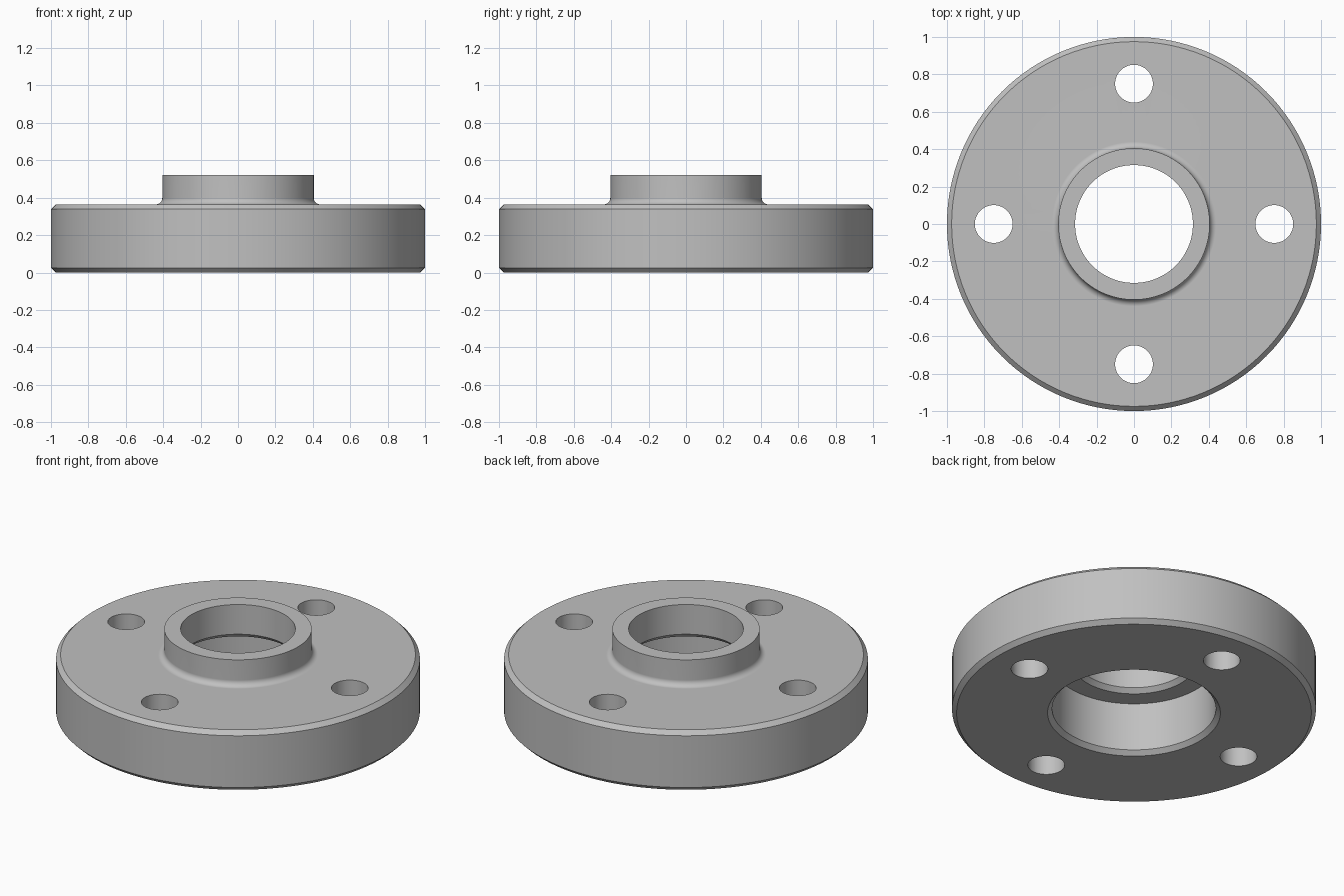
import bpy
import bmesh
from math import sin, cos, pi, tau, radians
from mathutils import Vector

cube = bpy.data.objects.get("Cube")
if cube:
    bpy.data.objects.remove(cube, do_unlink=True)

SEGMENTS = 128
TOP, DISC_TOP = 0.522, 0.364
HUB_R, BORE_R, RECESS_R = 0.405, 0.315, 0.45
RECESS_TOP = 0.317
CHAMFER, FILLET = 0.025, 0.035
BOLT_CIRCLE, BOLT_R = 0.75, 0.101

steel = bpy.data.materials.new("steel grey")
steel.use_nodes = True
grey = (0.53, 0.53, 0.53, 1)
steel.diffuse_color = grey
steel.node_tree.nodes["Principled BSDF"].inputs["Base Color"].default_value = grey


def lathe(name, profile):
    """Revolve a closed (radius, z) profile around the z axis."""
    bm = bmesh.new()
    verts = [bm.verts.new((r, 0, z)) for r, z in profile]
    edges = [bm.edges.new((v, verts[i - 1])) for i, v in enumerate(verts)]
    bmesh.ops.spin(bm, geom=verts + edges, cent=(0, 0, 0), axis=(0, 0, 1),
                   angle=tau, steps=SEGMENTS)
    bmesh.ops.remove_doubles(bm, verts=bm.verts, dist=0.0001)
    bmesh.ops.recalc_face_normals(bm, faces=bm.faces)
    mesh = bpy.data.meshes.new(name)
    bm.to_mesh(mesh)
    bm.free()
    mesh.materials.append(steel)
    obj = bpy.data.objects.new(name, mesh)
    bpy.context.collection.objects.link(obj)
    return obj


# Disc with chamfered rims, then the fillet up to the hub
profile = [
    (RECESS_R + CHAMFER, 0), (1 - CHAMFER, 0), (1, CHAMFER),
    (1, DISC_TOP - CHAMFER), (1 - CHAMFER, DISC_TOP),
]
for i in range(9):
    a = i / 8 * pi / 2
    profile.append((HUB_R + FILLET * (1 - sin(a)), DISC_TOP + FILLET * (1 - cos(a))))
# Hub rim, through bore, chamfered ledge and wide recess underneath
profile += [
    (HUB_R, TOP), (BORE_R, TOP), (BORE_R, RECESS_TOP + CHAMFER),
    (BORE_R + CHAMFER, RECESS_TOP), (RECESS_R, RECESS_TOP), (RECESS_R, CHAMFER),
]
flange = lathe("flange", profile)

# Four bolt holes cut as one tool
bm = bmesh.new()
for i in range(4):
    ring = bmesh.ops.create_cone(bm, cap_ends=True, segments=64, radius1=BOLT_R,
                                 radius2=BOLT_R, depth=2)
    a = i * pi / 2
    bmesh.ops.translate(bm, verts=ring["verts"],
                        vec=Vector((cos(a), sin(a), 0)) * BOLT_CIRCLE)
cut_mesh = bpy.data.meshes.new("bolt_hole_cutter")
bm.to_mesh(cut_mesh)
bm.free()
cut_mesh.materials.append(steel)
cutter = bpy.data.objects.new("bolt_hole_cutter", cut_mesh)
cutter.hide_render = True
bpy.context.collection.objects.link(cutter)

bpy.ops.object.select_all(action="DESELECT")
flange.select_set(True)
bpy.context.view_layer.objects.active = flange
holes = flange.modifiers.new("bolt_holes", "BOOLEAN")
holes.operation = "DIFFERENCE"
holes.solver = "EXACT"
holes.object = cutter
bpy.ops.object.modifier_apply(modifier=holes.name)
bpy.data.objects.remove(cutter, do_unlink=True)

# Smooth round walls, crisp machined edges, flat faces kept flat
bpy.ops.object.shade_smooth_by_angle(angle=radians(30))
weighted = flange.modifiers.new("flat_faces", "WEIGHTED_NORMAL")
weighted.keep_sharp = True
